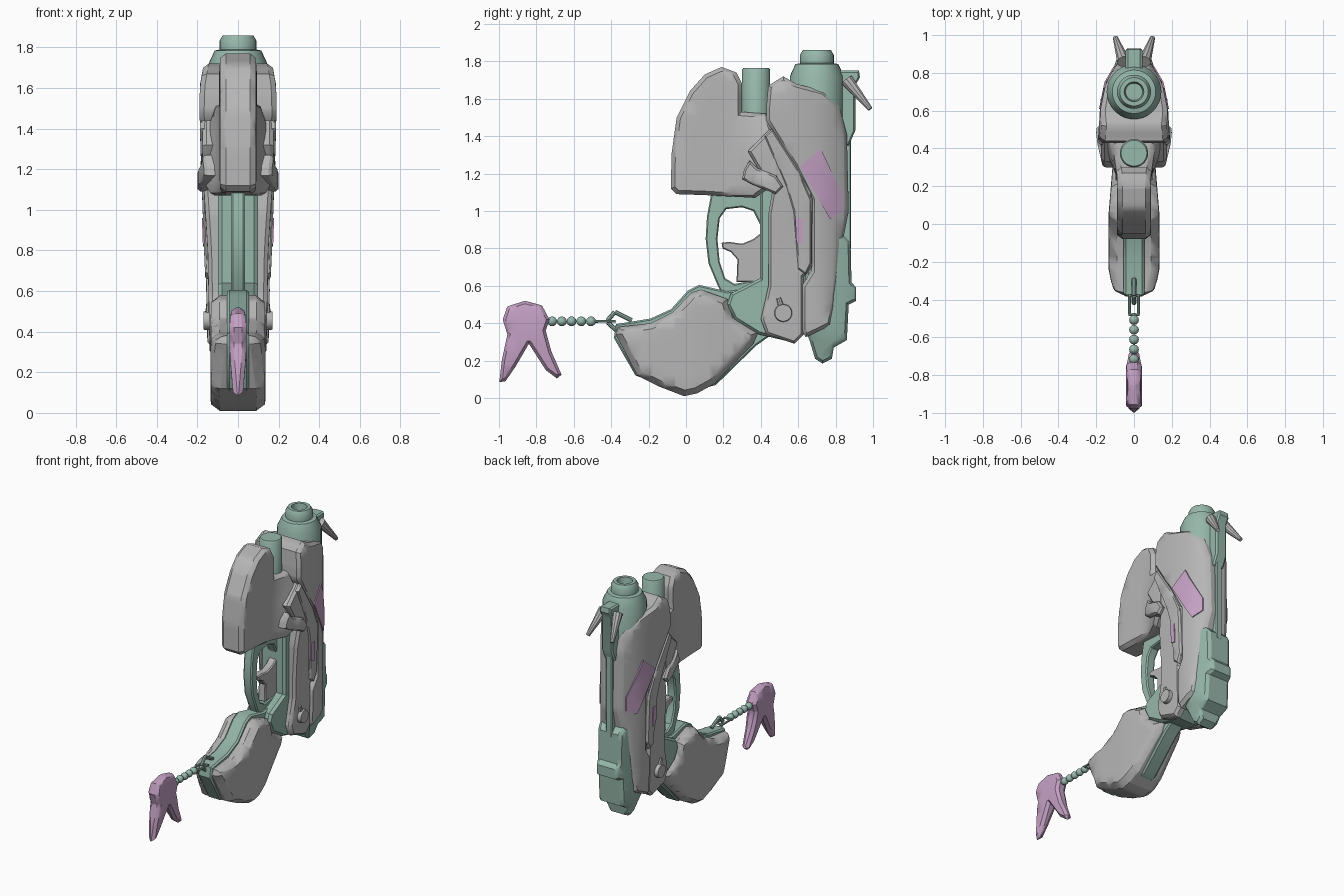
import bpy, bmesh, math
from mathutils import Vector, Matrix

if "Cube" in bpy.data.objects:
    bpy.data.objects.remove(bpy.data.objects["Cube"])


def material(name, rgb):
    m = bpy.data.materials.new(name)
    m.diffuse_color = (*rgb, 1)
    m.use_nodes = True
    m.node_tree.nodes["Principled BSDF"].inputs["Base Color"].default_value = m.diffuse_color
    return m


GREY = material("shell grey", (0.47, 0.47, 0.47))
GREEN = material("sage green", (0.31, 0.48, 0.41))
PINK = material("soft pink", (0.56, 0.36, 0.56))


def finish(name, bm, mat):
    bmesh.ops.recalc_face_normals(bm, faces=bm.faces)
    me = bpy.data.meshes.new(name)
    bm.to_mesh(me)
    bm.free()
    me.materials.append(mat)
    ob = bpy.data.objects.new(name, me)
    bpy.context.collection.objects.link(ob)
    return ob


def ramp(t, pts):
    """Piecewise linear interpolation."""
    if t <= pts[0][0]:
        return pts[0][1]
    for (a, u), (b, v) in zip(pts, pts[1:]):
        if t <= b:
            return u + (v - u) * (t - a) / (b - a)
    return pts[-1][1]


def edge_distance(p, outline):
    best = 9
    for a, b in zip(outline, outline[1:] + outline[:1]):
        a, b = Vector(a), Vector(b)
        t = max(0, min(1, (p - a).dot(b - a) / (b - a).length_squared))
        best = min(best, (p - a - (b - a) * t).length)
    return best


def slab(name, outline, width, mat, rim=0.02, inner=None, step=0.06):
    """Side profile (y, z) thickened along x with a rounded rim.
    With inner set, makes a mirrored pair of side plates instead."""
    w = width if callable(width) else lambda y, z: width
    flat = bmesh.new()
    face = flat.faces.new([flat.verts.new((0, y, z)) for y, z in outline])
    if rim:
        for k in (0.3, 0.7):
            bmesh.ops.inset_individual(flat, faces=[face], thickness=rim * k, use_even_offset=True)
    if callable(width):
        for axis in (1, 2):
            for i in range(-20, 40):
                co, no = Vector((0, 0, 0)), Vector((0, 0, 0))
                co[axis], no[axis] = i * step + 0.0037, 1
                bmesh.ops.bisect_plane(flat, geom=flat.verts[:] + flat.edges[:] + flat.faces[:],
                                       plane_co=co, plane_no=no)
    flat.verts.index_update()
    bm = bmesh.new()
    for s in ((1,) if inner is None else (1, -1)):
        top, bot = [], []
        for v in flat.verts:
            y, z = v.co.y, v.co.z
            h = w(y, z)
            if rim:
                k = max(0, 1 - edge_distance(Vector((y, z)), outline) / rim)
                h -= rim * (1 - math.sqrt(max(0, 1 - k * k)))
            lo = -h if inner is None else (inner(y, z) if callable(inner) else inner)
            top.append(bm.verts.new((s * h, y, z)))
            bot.append(bm.verts.new((s * lo, y, z)))
        for f in flat.faces:
            ids = [v.index for v in f.verts]
            bm.faces.new([top[i] for i in ids])
            bm.faces.new([bot[i] for i in reversed(ids)])
        for e in flat.edges:
            if e.is_boundary:
                a, b = (v.index for v in e.verts)
                bm.faces.new((top[a], top[b], bot[b], bot[a]))
    flat.free()
    return finish(name, bm, mat)


def rods(name, parts, mat, seg=12):
    """Tapered rods given as (start, end, start radius, end radius)."""
    bm = bmesh.new()
    for p, q, r1, r2 in parts:
        p, q = Vector(p), Vector(q)
        rot = (q - p).to_track_quat('Z', 'Y').to_matrix().to_4x4()
        bmesh.ops.create_cone(bm, cap_ends=True, segments=seg, radius1=r1, radius2=r2,
                              depth=(q - p).length, matrix=Matrix.Translation((p + q) / 2) @ rot)
    return finish(name, bm, mat)


def lathe(name, profile, y, mat, seg=32):
    bm = bmesh.new()
    vs = [bm.verts.new((r, y, z)) for r, z in profile]
    es = [bm.edges.new(p) for p in zip(vs, vs[1:])]
    bmesh.ops.spin(bm, geom=vs + es, cent=(0, y, 0), axis=(0, 0, 1), angle=math.tau, steps=seg)
    bmesh.ops.remove_doubles(bm, verts=bm.verts, dist=1e-4)
    return finish(name, bm, mat)


# Barrel shroud: wide at the rear, rounding in towards the far side
def shroud_w(y, z):
    return min(ramp(y, [(.4, .195), (.6, .18), (.75, .15), (.87, .08)]),
               ramp(z, [(.3, .15), (1.0, .165), (1.25, .195), (1.6, .19), (1.72, .17)]))


slab("barrel_shroud", [(.43, 1.56), (.44, 1.67), (.52, 1.72), (.59, 1.68), (.74, 1.64), (.82, 1.56),
     (.86, 1.41), (.87, 1.0), (.84, .85), (.81, .6), (.775, .39), (.64, .325), (.62, .36), (.62, .6),
     (.67, .68), (.67, 1.06), (.58, 1.24), (.43, 1.48)], shroud_w, GREY, .025)
slab("shroud_marking", [(.61, 1.235), (.72, 1.335), (.835, 1.09), (.835, .995), (.77, .957)],
     lambda y, z: shroud_w(y, z) + .007, PINK, 0, lambda y, z: shroud_w(y, z) - .002)

# Rear hood, flaring out to meet the shroud
slab("rear_hood", [(-.08, 1.12), (-.078, 1.3), (-.05, 1.5), (.02, 1.64), (.1, 1.73), (.19, 1.77),
     (.27, 1.74), (.30, 1.68), (.30, 1.53), (.43, 1.52), (.5, 1.36), (.5, 1.16), (.37, 1.07),
     (.1, 1.085), (-.05, 1.09)],
     lambda y, z: ramp(y, [(.25, .09), (.45, .09 + ramp(z, [(1.3, .09), (1.5, .03)]))]), GREY, .03)
slab("hood_claw", [(.3, 1.17), (.31, 1.22), (.34, 1.27), (.38, 1.23), (.48, 1.19), (.52, 1.13),
     (.48, 1.09), (.36, 1.14)], lambda y, z: ramp(y, [(.3, .165), (.45, .2)]), GREY, .015, .08)

# Lower side covers, raised lip and its insert
slab("side_cover", [(.33, 1.32), (.46, 1.1), (.44, .98), (.44, .6), (.4, .42), (.43, .34), (.58, .29),
     (.63, .34), (.63, .65), (.68, .7), (.68, 1.1), (.6, 1.24), (.45, 1.44)],
     lambda y, z: ramp(z, [(.3, .14), (.8, .15), (1.2, .175)]), GREY, .02, .085)
slab("cover_lip", [(.42, 1.4), (.54, 1.12), (.575, 1.0), (.6, .69), (.64, .66), (.67, .72), (.67, 1.06),
     (.6, 1.22), (.46, 1.44)],
     lambda y, z: ramp(z, [(.6, .16), (1.1, .178), (1.4, .188)]), GREY, .01, .1)
slab("lip_marking", [(.59, .83), (.625, .82), (.625, .96), (.585, .96)],
     lambda y, z: ramp(z, [(.6, .165), (1.1, .183)]), PINK, 0,
     lambda y, z: ramp(z, [(.6, .157), (1.1, .175)]))
rods("side_knob", [((s * .12, .52, .455), (s * .17, .52, .455), .05, .045) for s in (1, -1)], GREY, 20)
rods("knob_tab", [((s * .145, .515, .47), (s * .145, .495, .535), .018, .012) for s in (1, -1)], GREY, 8)

# Central frame, trigger guard and trigger
slab("frame_core", [(.395, 1.15), (.395, .64), (.24, .56), (.22, .5), (.26, .42), (.39, .34), (.56, .3),
     (.7, .4), (.7, 1.15)], .1, GREEN, .02)
slab("trigger_guard", [(.14, 1.12), (.112, .97), (.105, .85), (.12, .72), (.17, .6), (.2, .54), (.42, .55),
     (.42, .64), (.26, .61), (.21, .64), (.18, .73), (.168, .85), (.18, .96), (.215, 1.01), (.3, 1.02),
     (.36, 1.0), (.395, .93), (.44, .93), (.44, 1.12)], .035, GREEN, .01)
slab("trigger", [(.19, .83), (.23, .835), (.3, .825), (.36, .85), (.41, .89), (.41, .62), (.27, .62),
     (.275, .74), (.24, .78), (.195, .8)], .03, GREY, .008)

# Grip shells around a green spine
slab("grip", [(-.375, .34), (-.36, .38), (-.19, .4), (-.07, .46), (.03, .565), (.08, .58), (.22, .53),
     (.25, .43), (.385, .35), (.36, .29), (.15, .075), (.06, .025), (-.01, .01), (-.14, .06), (-.26, .12)],
     lambda y, z: ramp(y, [(-.37, .105), (-.25, .135), (.05, .135), (.35, .11)]), GREY, .045)
slab("grip_spine", [(-.385, .32), (-.375, .395), (-.19, .425), (-.08, .475), (.01, .575), (.07, .605),
     (.22, .57), (.42, .6), (.46, .34), (.375, .28), (.16, .07), (.05, .04), (-.13, .075), (-.27, .12)],
     .055, GREEN, .012)

# Muzzle and rear canister
lathe("muzzle", [(0, 1.1), (.13, 1.1), (.145, 1.4), (.145, 1.72), (.115, 1.785), (.09, 1.79), (.09, 1.835),
      (.075, 1.86), (.052, 1.86), (.045, 1.81), (0, 1.81)], .7, GREEN)
lathe("canister", [(0, 1.4), (.075, 1.4), (.075, 1.755), (.068, 1.765), (0, 1.765)], .375, GREEN)

# Sight block, ears, thin rail and lower housing along the far side
slab("sight_block", [(.8, 1.75), (.925, 1.75), (.93, 1.715), (.905, 1.67), (.905, 1.43), (.87, 1.35),
     (.8, 1.35)], .045, GREEN, .012)
rods("ears", [((s * .055, .86, 1.7), (s * .098, .985, 1.545), .035, .014) for s in (1, -1)], GREY, 10)
slab("thin_rail", [(.84, .8), (.882, .8), (.882, 1.4), (.84, 1.4)], .025, GREEN, .008)
slab("lower_housing", [(.64, .85), (.84, .87), (.88, .83), (.885, .62), (.91, .59), (.91, .52), (.87, .5),
     (.86, .31), (.79, .27), (.78, .21), (.73, .185), (.69, .21), (.66, .31), (.64, .36)],
     lambda y, z: min(ramp(y, [(.75, .13), (.9, .085)]), ramp(z, [(.2, .07), (.4, .13)])), GREEN, .02)

# Strap link and bead chain
bead_z = .41
rods("strap_link", [((s * .024, -.48, bead_z), (s * .024, -.38, bead_z), .007, .007) for s in (1, -1)] +
     [((-.03, y, bead_z), (.03, y, bead_z), .007, .007) for y in (-.48, -.38)] +
     [((0, -.42, .415), (0, -.38, .46), .012, .012), ((0, -.38, .46), (0, -.29, .415), .012, .012),
      ((0, -.42, .405), (0, -.37, .36), .012, .012), ((0, -.52, bead_z), (0, -.47, bead_z), .008, .008)],
     GREEN, 8)
bm = bmesh.new()
for i in range(5):
    bmesh.ops.create_uvsphere(bm, u_segments=12, v_segments=8, radius=.026,
                              matrix=Matrix.Translation((0, -.508 - i * .052, bead_z)))
finish("bead_chain", bm, GREEN)

# Hanging two-legged charm
slab("charm", [(-.98, .42), (-.955, .49), (-.86, .52), (-.77, .495), (-.73, .42), (-.75, .36), (-.72, .25),
     (-.665, .125), (-.69, .105), (-.75, .15), (-.84, .29), (-.91, .17), (-.965, .09), (-.998, .085),
     (-.985, .2), (-.955, .34)],
     lambda y, z: ramp(z, [(.08, .024), (.3, .042), (.45, .042), (.52, .03)]), PINK, .022)

# Smooth shading with crisp edges
for ob in bpy.data.objects:
    ob.select_set(True)
bpy.context.view_layer.objects.active = bpy.data.objects["grip"]
bpy.ops.object.shade_smooth_by_angle(angle=math.radians(35))
